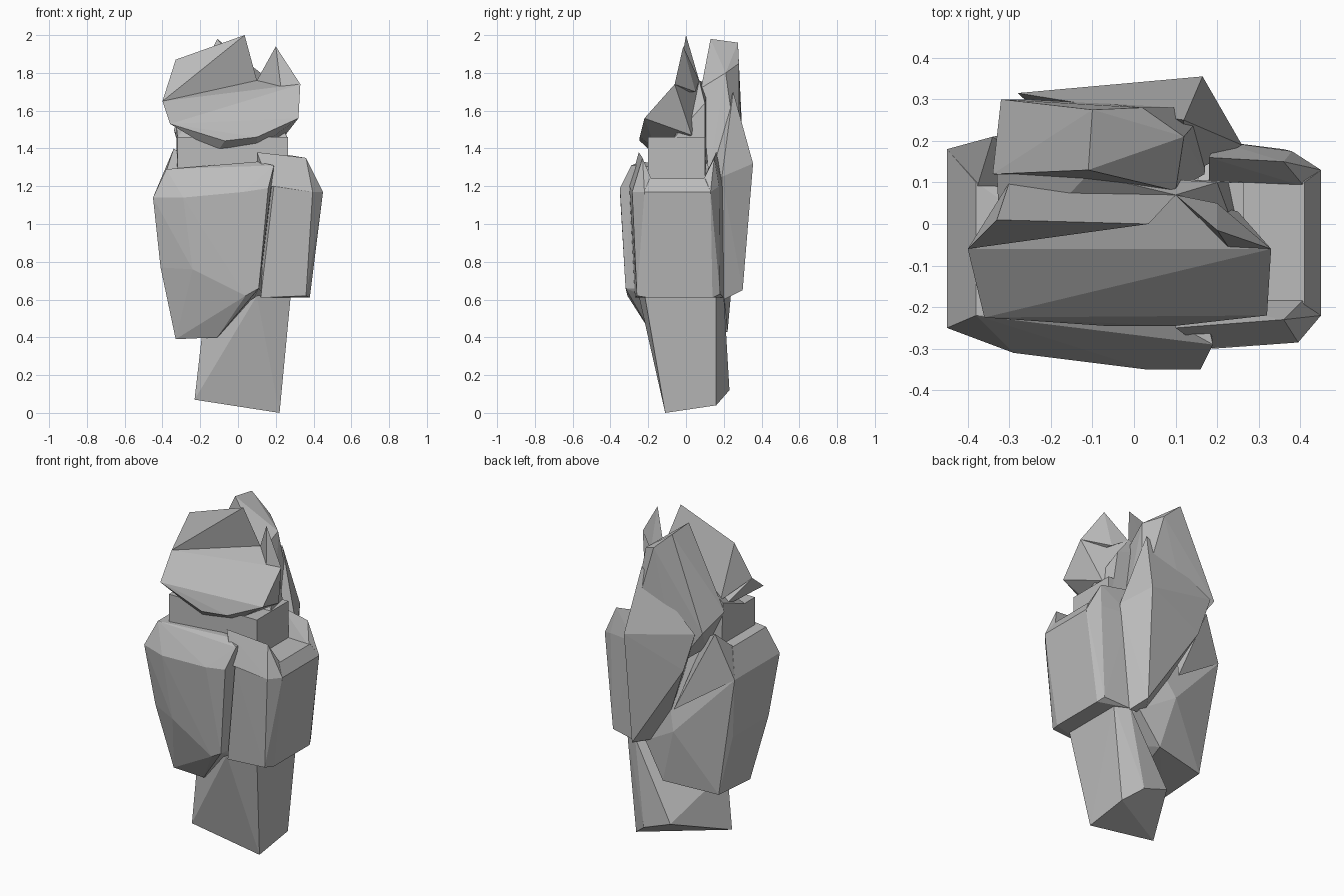
import bpy, bmesh

stone = bpy.data.materials.new("stone_grey")
stone.diffuse_color = (0.5, 0.5, 0.5, 1)


def block(name, pts):
    """Faceted rock-like part: convex shell around a few corner points."""
    bm = bmesh.new()
    for p in pts:
        bm.verts.new(p)
    bmesh.ops.convex_hull(bm, input=bm.verts)
    loose = [v for v in bm.verts if not v.link_faces]
    bmesh.ops.delete(bm, geom=loose, context='VERTS')
    bmesh.ops.recalc_face_normals(bm, faces=bm.faces)
    mesh = bpy.data.meshes.new(name)
    bm.to_mesh(mesh)
    bm.free()
    mesh.materials.append(stone)
    obj = bpy.data.objects.new(name, mesh)
    bpy.context.collection.objects.link(obj)
    return obj


# lower column
block("leg", [(-.23, -.11, .07), (.22, -.11, 0), (.22, .16, .04), (.12, .23, .12),
              (-.05, .22, .18), (.28, -.22, .63), (.28, .16, .63), (.2, .2, .63),
              (.1, -.25, .62), (-.19, -.12, .42)])

# left half of the body
block("left_body", [(-.45, -.25, 1.14), (-.45, .18, 1.14), (-.38, -.22, 1.29), (-.38, .1, 1.29),
                    (-.29, -.31, 1.14), (.03, -.35, 1.17), (.16, -.35, 1.19), (.19, -.29, 1.31),
                    (.1, -.24, 1.33), (-.41, -.2, .77), (-.41, .14, .77), (-.24, -.28, .76),
                    (-.33, -.14, .39), (-.11, -.17, .40), (-.33, .16, .41), (0, .22, .43),
                    (-.09, .25, .76), (.04, -.31, .62), (.11, -.32, .66), (.1, .1, 1.28),
                    (.13, .2, .63)])
block("left_back_lip", [(-.34, .21, 1.40), (-.45, .18, 1.14), (-.2, .1, 1.3),
                        (-.1, .26, .9), (-.38, .08, 1.28)])

# right half of the body with a raised front and back rim
block("right_body", [(.45, -.22, 1.17), (.45, .13, 1.17), (.41, -.19, 1.24), (.41, .1, 1.24),
                     (.395, -.285, 1.17), (.19, -.3, 1.2), (.12, -.27, .61), (.36, -.26, .62),
                     (.38, -.2, .61), (.38, .14, .61), (.2, .2, .61), (.36, .18, .63),
                     (.38, .175, 1.2), (.2, .2, 1.2), (.15, -.19, 1.24), (.15, .1, 1.24)])
block("right_front_rim", [(.45, -.22, 1.17), (.395, -.285, 1.17), (.17, -.3, 1.2),
                          (.36, -.23, 1.35), (.1, -.25, 1.38), (.41, -.18, 1.23), (.1, -.18, 1.23)])
block("right_back_rim", [(.45, .13, 1.17), (.38, .175, 1.2), (.2, .2, 1.2), (.36, .15, 1.35),
                         (.18, .16, 1.38), (.41, .09, 1.23), (.18, .1, 1.23)])

# neck, rising behind the head to meet the crest
block("neck", [(x, y, z) for x in (-.32, .265) for y in (-.2, .1) for z in (1.2, 1.46)])
block("nape", [(-.32, .12, 1.24), (.26, .1, 1.24), (.26, -.06, 1.46), (.2, .1, 1.64),
               (.1, .07, 1.76), (-.11, .12, 1.74), (-.33, .12, 1.55), (-.32, -.1, 1.46)])

# head, crown and ear
block("head", [(-.40, -.06, 1.65), (-.36, -.225, 1.53), (-.07, -.245, 1.44), (.1, -.245, 1.46),
               (.32, -.22, 1.56), (.33, -.06, 1.74), (.1, .07, 1.76), (-.3, .08, 1.5),
               (.25, .03, 1.47), (-.11, -.18, 1.38), (.1, -.16, 1.40)])
block("crown", [(-.40, -.06, 1.65), (-.33, .01, 1.87), (.035, .0, 2.0), (.1, .07, 1.76),
                (-.11, .1, 1.6), (-.3, .1, 1.55)])
block("ear", [(.1, .07, 1.76), (.33, -.06, 1.74), (.2, -.015, 1.94), (.23, -.06, 1.70),
              (.2, .05, 1.7)])

# slanted plank behind the head
block("back_crest", [(-.11, .13, 1.98), (-.1, .275, 1.96), (.12, .21, 1.8), (.02, .28, 1.85),
                     (.1, .08, 1.72), (-.34, .12, 1.5), (-.32, .3, 1.43), (.17, .12, 1.25),
                     (.18, .28, 1.3), (-.22, .12, 1.25), (-.15, .3, 1.2)])

# kite-shaped slab down the back
block("back_slab", [(.12, .25, 1.7), (.165, .355, 1.32), (-.2, .31, 1.18), (-.28, .315, 1.42),
                    (.15, .3, .65), (.2, .2, .6), (.26, .19, 1.25), (.1, .1, 1.3),
                    (.05, .15, .65), (-.1, .15, 1.1)])
